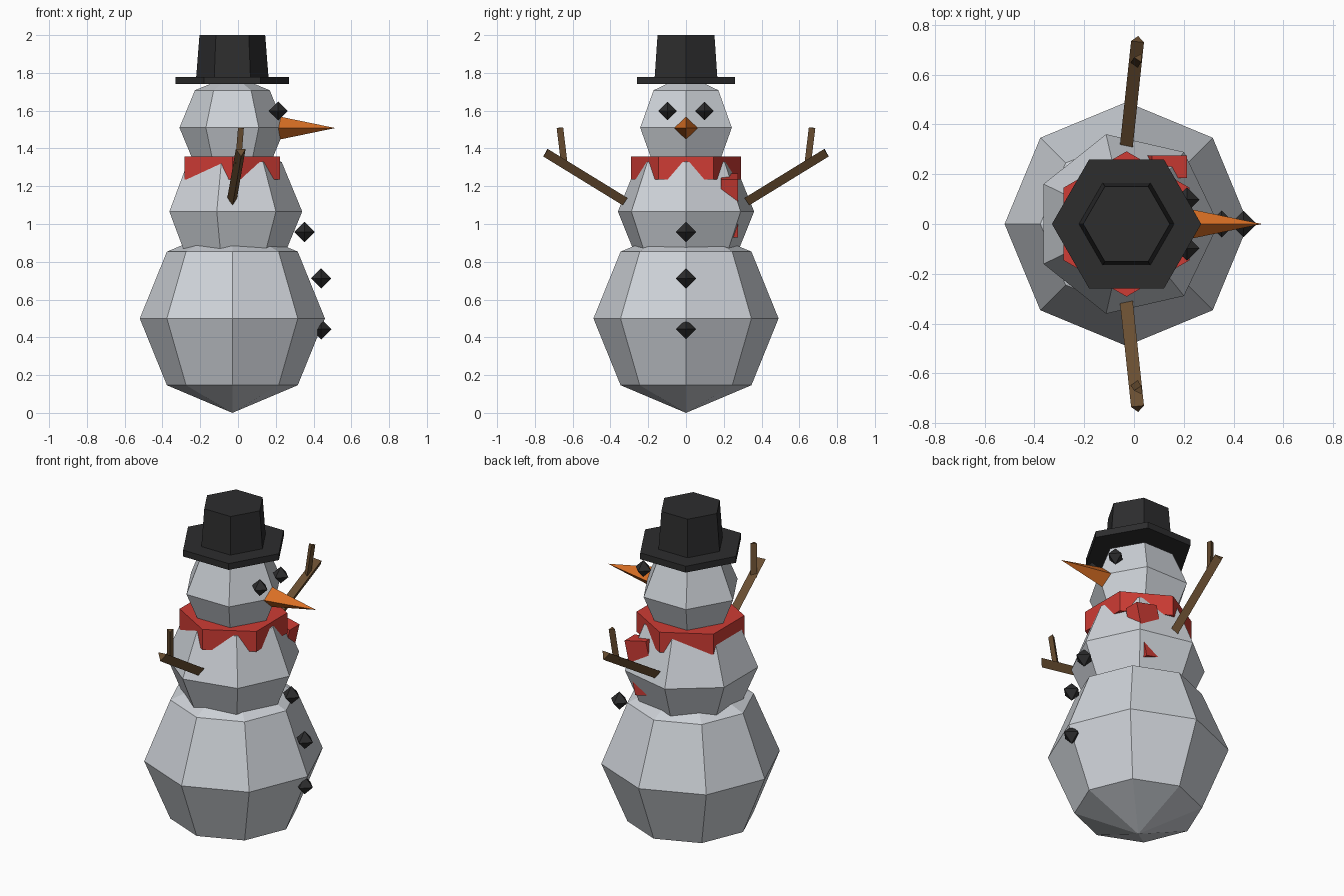
import bpy, bmesh, math
from mathutils import Matrix, Vector

cube = bpy.data.objects.get("Cube")
if cube:
    bpy.data.objects.remove(cube, do_unlink=True)


def material(name, rgb):
    m = bpy.data.materials.new(name)
    m.use_nodes = True
    m.diffuse_color = (*rgb, 1)
    m.node_tree.nodes["Principled BSDF"].inputs["Base Color"].default_value = (*rgb, 1)
    return m


SNOW = material("snow", (0.62, 0.65, 0.69))
BLACK = material("black", (0.026, 0.026, 0.027))
RED = material("scarf_red", (0.62, 0.045, 0.035))
BROWN = material("twig_brown", (0.14, 0.075, 0.03))
ORANGE = material("carrot_orange", (0.70, 0.16, 0.018))
AXIS = -0.03  # x of the vertical body axis


def lathe(name, profile, sides, mat, matrix, turn=0):
    """Flat-faced solid of revolution; profile holds (radius, z) from bottom to top."""
    bm = bmesh.new()
    rings = []
    for r, z in profile:
        if r == 0:
            rings.append([bm.verts.new((0, 0, z))] * sides)
        else:
            angles = [math.radians(turn) + math.tau * i / sides for i in range(sides)]
            rings.append([bm.verts.new((r * math.cos(a), r * math.sin(a), z)) for a in angles])
    for low, high in zip(rings, rings[1:]):
        for i in range(sides):
            j = (i + 1) % sides
            bm.faces.new(list(dict.fromkeys((low[i], low[j], high[j], high[i]))))
    for ring, (r, z) in ((rings[0], profile[0]), (rings[-1], profile[-1])):
        if r > 0:
            bm.faces.new(ring)
    bmesh.ops.recalc_face_normals(bm, faces=bm.faces)
    mesh = bpy.data.meshes.new(name)
    bm.to_mesh(mesh)
    bm.free()
    mesh.materials.append(mat)
    ob = bpy.data.objects.new(name, mesh)
    bpy.context.collection.objects.link(ob)
    ob.matrix_world = matrix
    return ob


def ball(name, radius, centre, sides, mat, height=None, rings=4):
    h = height or radius
    steps = [math.pi * i / rings for i in range(1, rings)]
    profile = [(0, -h)] + [(radius * math.sin(a), -h * math.cos(a)) for a in steps] + [(0, h)]
    return lathe(name, profile, sides, mat, Matrix.Translation(centre))


def stick(name, start, end, radius):
    """Three-sided rod with its flat face turned upward."""
    start, end = Vector(start), Vector(end)
    d = (end - start).normalized()
    side = d.cross(Vector((0, 0, 1))).normalized()
    up = side.cross(d)
    m = Matrix((up, -side, d)).transposed().to_4x4()
    m.translation = start
    length = (end - start).length
    return lathe(name, [(radius, 0), (radius, length)], 3, BROWN, m, turn=180)


axis = Matrix.Translation((AXIS, 0, 0))

# Snow body
ball("lower_body", 0.49, (AXIS, 0, 0.5), 8, SNOW, height=0.5)
ball("middle_body", 0.37, (AXIS, 0, 1.066), 7, SNOW)
ball("head", 0.28, (AXIS, 0, 1.51), 6, SNOW)

# Hat
lathe("hat_brim", [(0.30, 1.74), (0.30, 1.778)], 6, BLACK, axis)
lathe("hat_crown", [(0.192, 1.77), (0.174, 2.0)], 6, BLACK, axis)

# Scarf and its hanging tail
lathe("scarf", [(0.292, 1.236), (0.292, 1.357)], 6, RED, axis, turn=30)
bpy.ops.mesh.primitive_cube_add(size=1, location=(0.107, 0.23, 1.099),
                                rotation=(0, math.radians(13), 0))
tail = bpy.context.object
tail.name = "scarf_tail"
tail.scale = (0.144, 0.092, 0.315)
tail.data.materials.append(RED)

# Carrot nose
lathe("nose", [(0.065, 0), (0, 0.315)], 4, ORANGE,
      Matrix.Translation((0.2, 0, 1.508)) @ Matrix.Rotation(math.pi / 2, 4, "Y"))

# Eyes, arms and twigs on both sides
for s, label in ((1, "left"), (-1, "right")):
    ball(f"{label}_eye", 0.05, (0.213, s * 0.098, 1.598), 4, BLACK, rings=2)
    stick(f"{label}_arm", (-0.03, s * 0.32, 1.125), (0.015, s * 0.74, 1.383), 0.03)
    stick(f"{label}_twig", (0.005, s * 0.645, 1.32), (0.02, s * 0.668, 1.51), 0.02)

# Buttons
for i, (x, z) in enumerate(((0.352, 0.957), (0.44, 0.712), (0.44, 0.443))):
    ball(f"button_{i + 1}", 0.054, (x, 0, z), 4, BLACK, rings=2)
